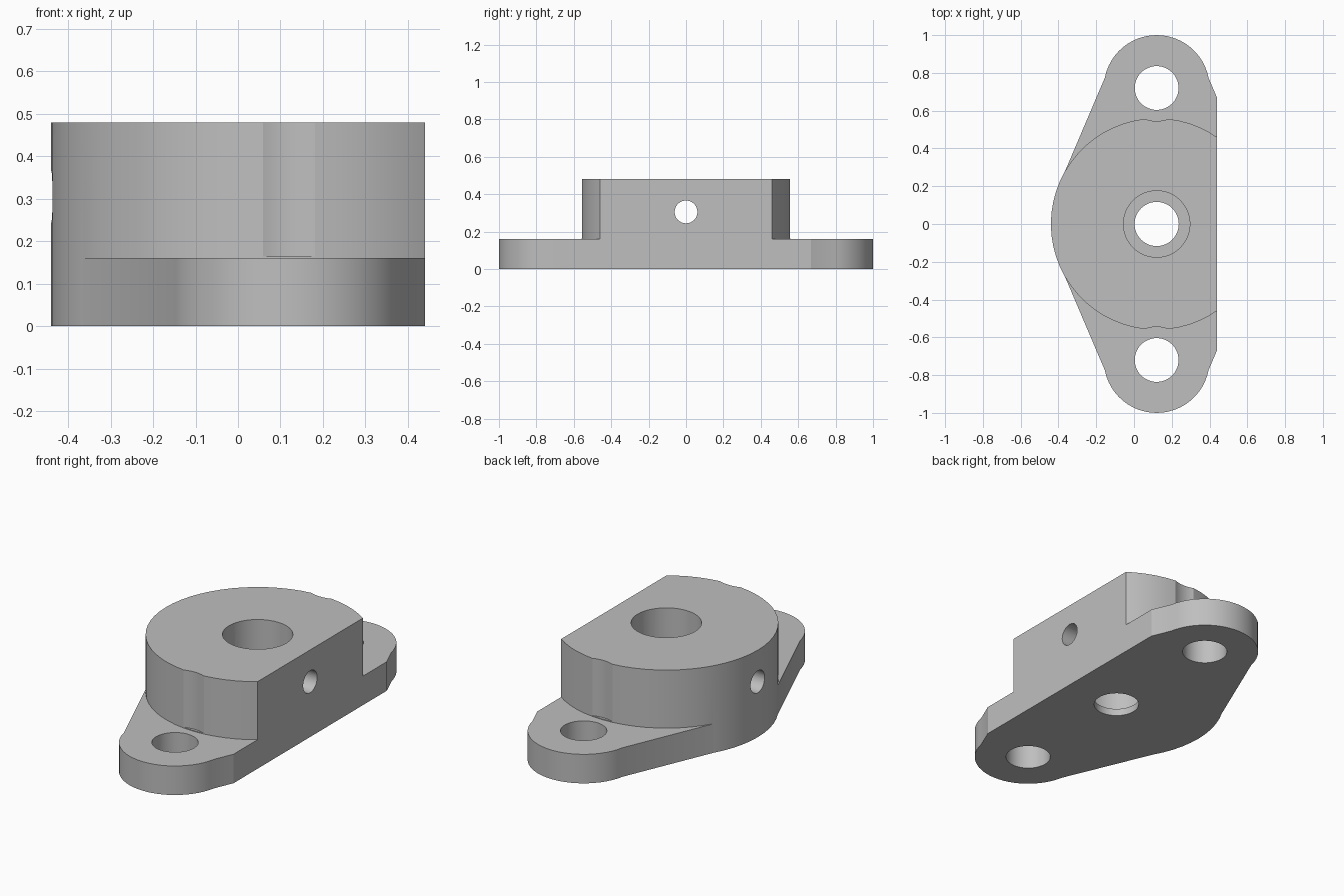
import bpy, bmesh
from math import cos, sin, radians, pi
from mathutils import Matrix, Vector

cube = bpy.data.objects.get("Cube")
if cube:
    bpy.data.objects.remove(cube, do_unlink=True)

CX, FLAT = 0.12, 0.44        # bore axis, flat side
HUB_R, LUG_R, LUG_Y = 0.56, 0.28, 0.72
PLATE_H, HUB_H = 0.16, 0.48


def arc(cy, r, start, end, n):
    step = (end - start) / n
    return [(CX + r * cos(radians(start + step * i)),
             cy + r * sin(radians(start + step * i))) for i in range(n + 1)]


def make_object(name, bm):
    bmesh.ops.recalc_face_normals(bm, faces=bm.faces[:])
    mesh = bpy.data.meshes.new(name)
    bm.to_mesh(mesh)
    bm.free()
    obj = bpy.data.objects.new(name, mesh)
    bpy.context.collection.objects.link(obj)
    return obj


def prism(name, outline, z0, z1):
    bm = bmesh.new()
    face = bm.faces.new([bm.verts.new((x, y, z0)) for x, y in outline])
    top = bmesh.ops.extrude_face_region(bm, geom=[face])["geom"]
    verts = [v for v in top if isinstance(v, bmesh.types.BMVert)]
    bmesh.ops.translate(bm, vec=Vector((0, 0, z1 - z0)), verts=verts)
    return make_object(name, bm)


def disc(name, cy, r, z0, z1, n=48):
    return prism(name, arc(cy, r, 0, 360, n)[:-1], z0, z1)


# Flange plate: two rounded lugs joined by straight tapering sides
join = HUB_R * 0.998
outline = (arc(LUG_Y, LUG_R, 11, 169, 24)
           + arc(0, join, 151, 209, 1)
           + arc(-LUG_Y, LUG_R, 191, 349, 24)
           + arc(0, join, -29, 29, 1))
body = prism("flange_bearing_housing", outline, 0, PLATE_H)

# Round hub
hub = disc("hub", 0, HUB_R, 0, HUB_H, 60)

# Bores, lug holes and the shallow clearance scallops above the lugs
cutters = [disc("bore_cutter", 0, 0.117, -0.1, 0.6),
           disc("counterbore_cutter", 0, 0.176, 0.04, 0.7)]
for side in (-1, 1):
    cutters.append(disc("lug_hole_cutter", side * LUG_Y, 0.116, -0.1, 0.4))
    cutters.append(disc("scallop_cutter", side * LUG_Y, 0.175, 0.164, 0.8))

# Cross hole through the hub
bm = bmesh.new()
bmesh.ops.create_cone(bm, cap_ends=True, segments=32, radius1=0.061,
                      radius2=0.061, depth=2,
                      matrix=Matrix.Translation((0, 0, 0.305)) @ Matrix.Rotation(pi / 2, 4, "Y"))
cutters.append(make_object("cross_hole_cutter", bm))

# Flat side
cutters.append(prism("flat_side_cutter", [(FLAT, -2), (2, -2), (2, 2), (FLAT, 2)], -0.5, 1))

# Join and cut, then keep only the finished body
tools = [(hub, "UNION")] + [(c, "DIFFERENCE") for c in cutters]
for tool, operation in tools:
    tool.hide_render = True
    mod = body.modifiers.new(tool.name, "BOOLEAN")
    mod.operation = operation
    mod.solver = "EXACT"
    mod.object = tool
bpy.context.view_layer.update()
graph = bpy.context.evaluated_depsgraph_get()
final = bpy.data.meshes.new_from_object(body.evaluated_get(graph))
body.modifiers.clear()
body.data = final
for tool, _ in tools:
    bpy.data.objects.remove(tool, do_unlink=True)

# Plain grey metal
grey = bpy.data.materials.new("plain grey")
grey.use_nodes = True
color = (0.52, 0.52, 0.52, 1)
grey.diffuse_color = color
grey.node_tree.nodes["Principled BSDF"].inputs["Base Color"].default_value = color
final.materials.clear()
final.materials.append(grey)

# Smooth curved walls, crisp edges
bpy.ops.object.select_all(action="DESELECT")
body.select_set(True)
bpy.context.view_layer.objects.active = body
bpy.ops.object.shade_smooth_by_angle(angle=radians(20))
